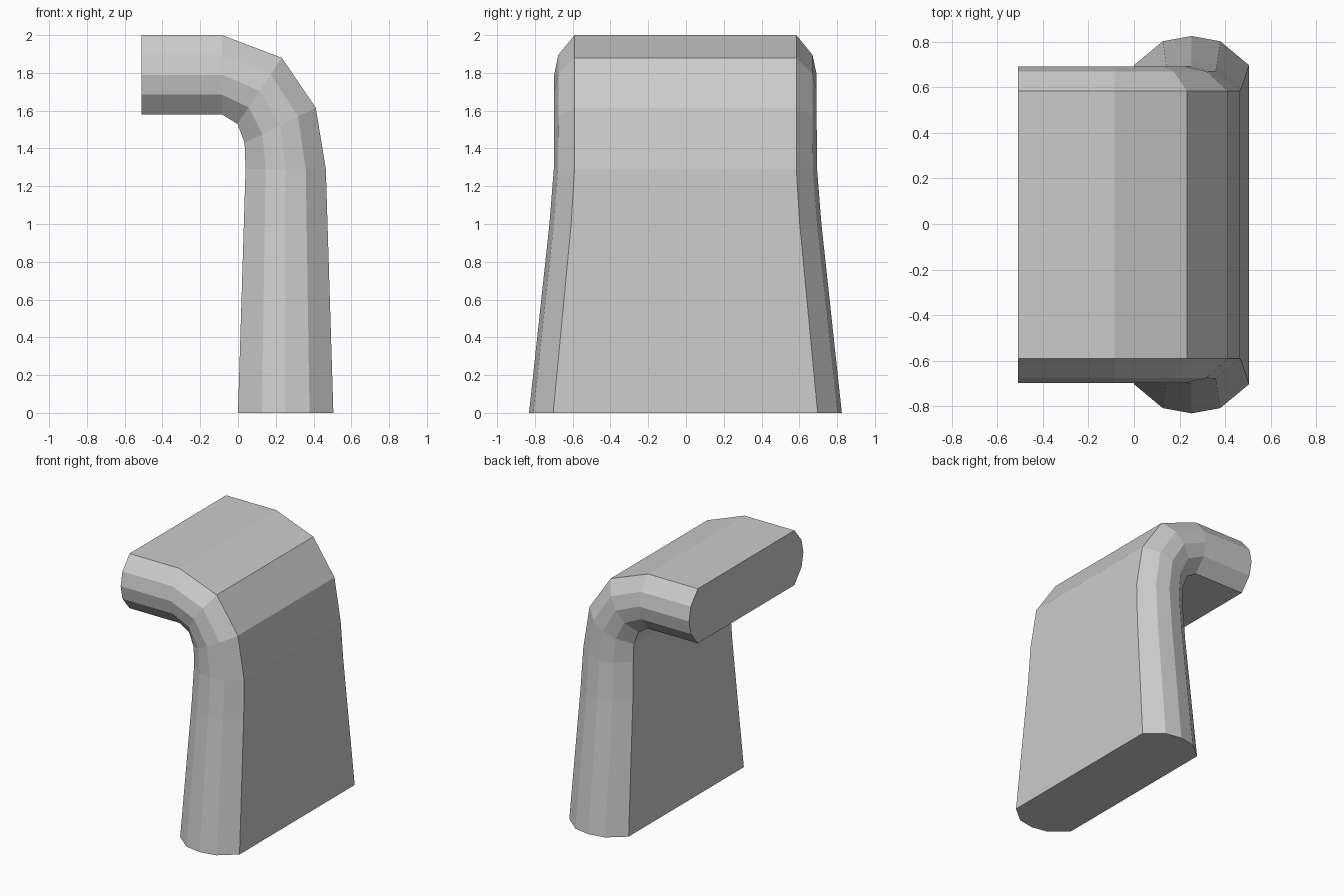
import bpy, bmesh
from mathutils import Vector

if "Cube" in bpy.data.objects:
    bpy.data.objects.remove(bpy.data.objects["Cube"])

# Stations along the bend: outer (x, z), inner (x, z), y of edge / shoulder / crown
STATIONS = [
    ((0.505, 0.0), (0.0, 0.0), 0.70, 0.805, 0.828),
    ((0.474, 1.0), (0.031, 1.0), 0.605, 0.697, 0.72),
    ((0.465, 1.29), (0.04, 1.29), 0.587, 0.675, 0.697),
    ((0.412, 1.615), (0.035, 1.43), 0.587, 0.673, 0.695),
    ((0.232, 1.88), (-0.003, 1.53), 0.587, 0.673, 0.695),
    ((-0.085, 2.0), (-0.085, 1.58), 0.587, 0.673, 0.695),
    ((-0.51, 2.0), (-0.51, 1.58), 0.587, 0.673, 0.695),
]


def section(bm, outer, inner, edge, shoulder, crown):
    """Flat slab section with a five-point rounded profile at each side."""
    a, b = Vector((outer[0], 0, outer[1])), Vector((inner[0], 0, inner[1]))
    side = list(zip((0, 0.25, 0.5, 0.75, 1), (edge, shoulder, crown, shoulder, edge)))
    pts = [(t, y) for t, y in side] + [(t, -y) for t, y in reversed(side)]
    return [bm.verts.new(a.lerp(b, t) + Vector((0, y - 0.003, 0))) for t, y in pts]


# Bent slab: loft the sections and cap both ends
bm = bmesh.new()
rings = [section(bm, *s) for s in STATIONS]
for lower, upper in zip(rings, rings[1:]):
    n = len(lower)
    for i in range(n):
        j = (i + 1) % n
        bm.faces.new((lower[i], lower[j], upper[j], upper[i]))
bm.faces.new(rings[0])
bm.faces.new(rings[-1])
bmesh.ops.recalc_face_normals(bm, faces=bm.faces)

mesh = bpy.data.meshes.new("bent_slab")
bm.to_mesh(mesh)
bm.free()
slab = bpy.data.objects.new("bent_slab", mesh)
bpy.context.collection.objects.link(slab)
